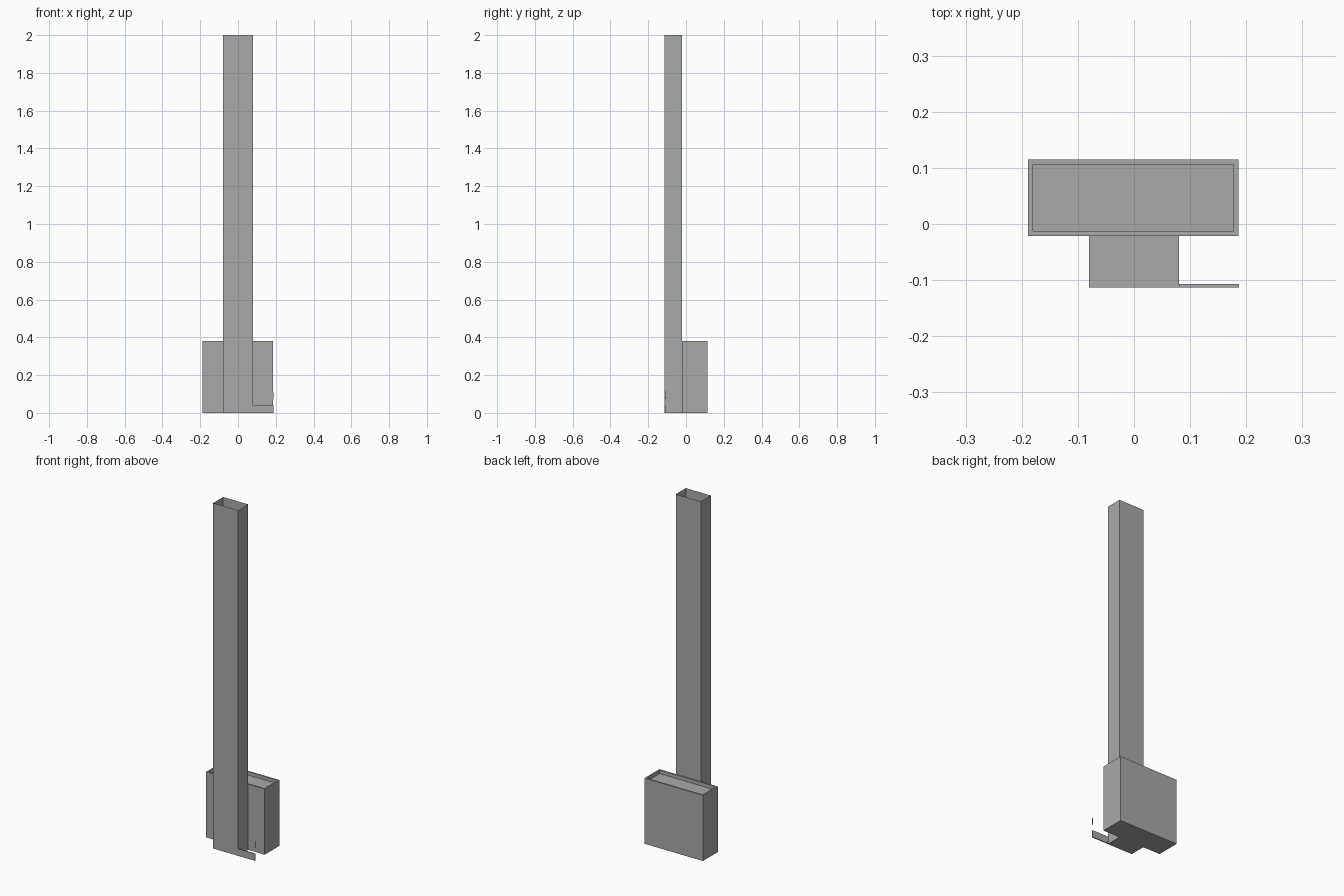
import bpy
import bmesh

cube = bpy.data.objects.get("Cube")
if cube:
    bpy.data.objects.remove(cube, do_unlink=True)

# Single plain grey
grey = bpy.data.materials.new("plain_grey")
grey.use_nodes = True
GREY = (0.4, 0.4, 0.4, 1)
grey.diffuse_color = GREY
grey.node_tree.nodes["Principled BSDF"].inputs["Base Color"].default_value = GREY


def box(name, low, high, open_top=False, rim=0, recess=0):
    """Box between two corners, optionally open or with a recessed top."""
    bm = bmesh.new()
    bmesh.ops.create_cube(bm, size=1)
    for v in bm.verts:
        v.co = [(a + b) / 2 + c * (b - a) for a, b, c in zip(low, high, v.co)]
    bm.normal_update()
    top = max(bm.faces, key=lambda f: f.normal.z)
    if open_top:
        bmesh.ops.delete(bm, geom=[top], context="FACES_ONLY")
    elif rim:
        bmesh.ops.inset_region(bm, faces=[top], thickness=rim)
        # Second ring forms the vertical walls of the recess
        bmesh.ops.inset_region(bm, faces=[top], thickness=0.0001)
        for v in top.verts:
            v.co.z -= recess
    mesh = bpy.data.meshes.new(name)
    bm.to_mesh(mesh)
    bm.free()
    mesh.materials.append(grey)
    obj = bpy.data.objects.new(name, mesh)
    bpy.context.collection.objects.link(obj)
    return obj


# Tall hollow shaft, thin walled and open at the top
box("shaft", (-0.08, -0.113, 0), (0.08, -0.021, 2), open_top=True)

# Wide base block behind the shaft with a rimmed, sunken top
box("base_block", (-0.189, -0.021, 0), (0.186, 0.115, 0.38), rim=0.0125, recess=0.02)

# Low side fence and the small sliver above its end
box("side_fence", (0.08, -0.113, 0), (0.187, -0.107, 0.04))
box("fence_marker", (0.1865, -0.113, 0.073), (0.187, -0.107, 0.113))
